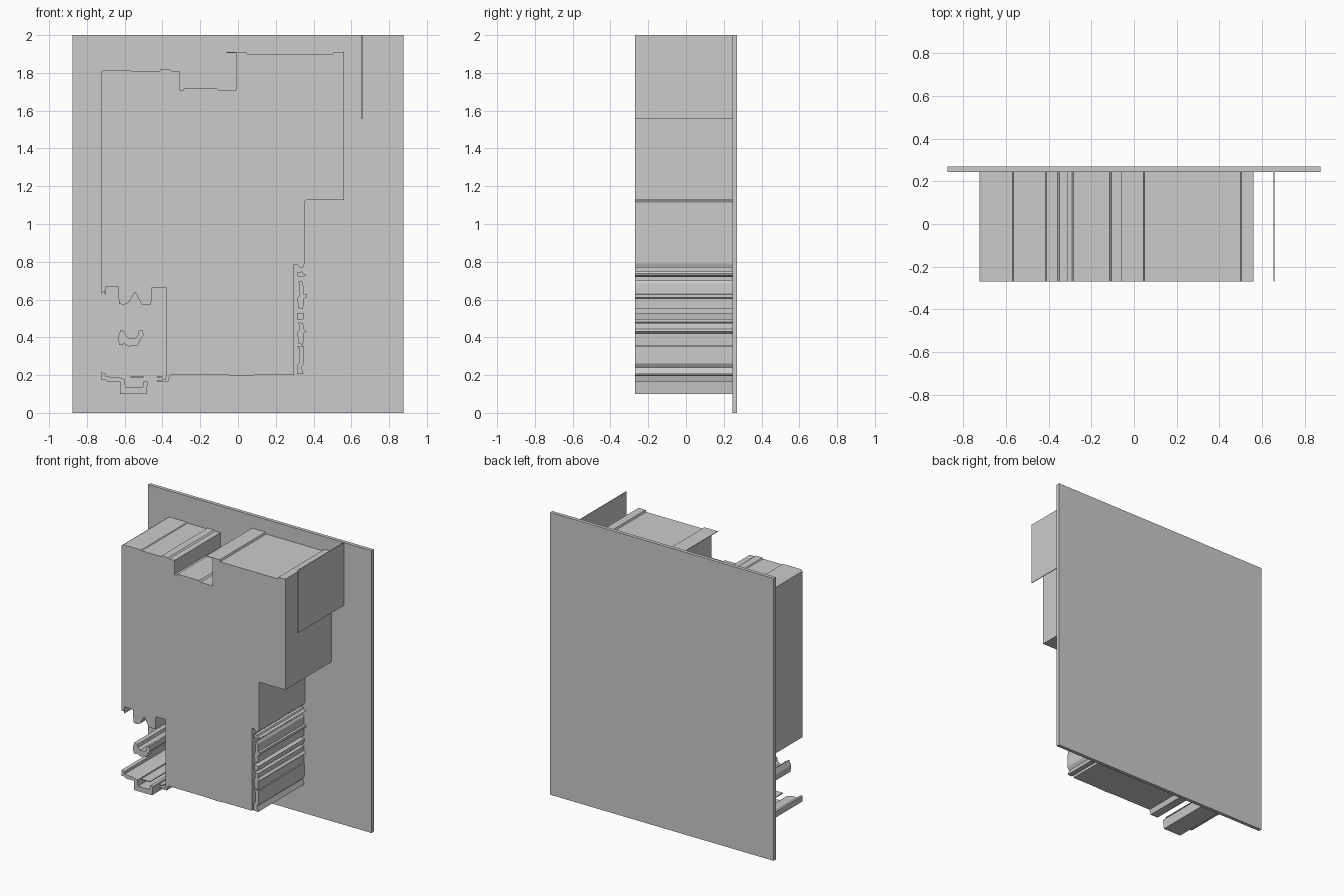
import bpy, bmesh

FRONT, BACK = -0.27, 0.245


def prism(name, outline, y0=FRONT, y1=BACK):
    """Extrude an x/z outline along y into a closed solid."""
    bm = bmesh.new()
    face = bm.faces.new([bm.verts.new((x, y0, z)) for x, z in outline])
    new = bmesh.ops.extrude_face_region(bm, geom=[face])["geom"]
    verts = [v for v in new if isinstance(v, bmesh.types.BMVert)]
    bmesh.ops.translate(bm, verts=verts, vec=(0, y1 - y0, 0))
    bmesh.ops.recalc_face_normals(bm, faces=bm.faces)
    mesh = bpy.data.meshes.new(name)
    bm.to_mesh(mesh)
    bm.free()
    obj = bpy.data.objects.new(name, mesh)
    bpy.context.collection.objects.link(obj)
    return obj


def box(name, x0, x1, z0, z1, y0=FRONT, y1=BACK):
    return prism(name, [(x0, z0), (x1, z0), (x1, z1), (x0, z1)], y0, y1)


# Backing plate
box("back_plate", -0.875, 0.875, 0, 2, BACK, 0.27)

# Main block: stepped roof, right side, base, then notched left underside
prism("main_block", [
    (-0.725, 1.805), (-0.71, 1.815), (-0.57, 1.815), (-0.565, 1.81),
    (-0.415, 1.81), (-0.41, 1.817), (-0.36, 1.817), (-0.35, 1.81),
    (-0.31, 1.81), (-0.31, 1.71), (-0.29, 1.71), (-0.285, 1.72),
    (-0.115, 1.72), (-0.105, 1.71), (-0.01, 1.71), (-0.01, 1.91),
    (0.045, 1.91), (0.05, 1.897), (0.50, 1.897), (0.505, 1.91), (0.56, 1.91),
    (0.56, 1.127), (0.36, 1.127), (0.352, 1.115), (0.352, 0.79), (0.345, 0.77),
    (0.325, 0.77), (0.315, 0.785), (0.297, 0.785), (0.297, 0.2),
    (0.10, 0.2), (0.02, 0.196), (-0.06, 0.2), (-0.36, 0.2),
    (-0.37, 0.165), (-0.43, 0.165), (-0.43, 0.173), (-0.385, 0.177),
    (-0.38, 0.2), (-0.38, 0.665), (-0.455, 0.665), (-0.46, 0.575),
    (-0.51, 0.575), (-0.545, 0.64), (-0.58, 0.582), (-0.605, 0.573),
    (-0.63, 0.578), (-0.635, 0.668), (-0.70, 0.67), (-0.703, 0.62),
    (-0.708, 0.645), (-0.725, 0.63)])

# Thin sheets: roof lip and free-standing side panel
box("roof_lip", -0.06, -0.01, 1.906, 1.91)
box("side_panel", 0.655, 0.66, 1.555, 2.0)

# Saddle-shaped rail on the left
prism("saddle_rail", [
    (-0.635, 0.405), (-0.62, 0.44), (-0.60, 0.43), (-0.595, 0.41),
    (-0.575, 0.395), (-0.545, 0.395), (-0.53, 0.41), (-0.525, 0.435),
    (-0.505, 0.44), (-0.50, 0.41), (-0.515, 0.39), (-0.53, 0.358),
    (-0.58, 0.352), (-0.605, 0.368), (-0.61, 0.358), (-0.63, 0.36)])

# Lower left rails
prism("lower_left_rail", [
    (-0.725, 0.215), (-0.725, 0.175), (-0.70, 0.175), (-0.69, 0.165),
    (-0.60, 0.165), (-0.60, 0.178), (-0.64, 0.19), (-0.70, 0.192),
    (-0.703, 0.21)])
prism("lower_channel_rail", [
    (-0.625, 0.165), (-0.625, 0.10), (-0.485, 0.10), (-0.478, 0.165),
    (-0.50, 0.165), (-0.505, 0.135), (-0.595, 0.135), (-0.60, 0.165)])
box("upper_slat_left", -0.57, -0.50, 0.188, 0.194)
box("upper_slat_right", -0.43, -0.40, 0.187, 0.194)

# Stack of small rails along the right side
prism("side_rail_1", [
    (0.315, 0.745), (0.315, 0.722), (0.345, 0.72), (0.362, 0.73),
    (0.345, 0.738), (0.34, 0.748)])
prism("side_rail_2", [
    (0.32, 0.695), (0.325, 0.675), (0.325, 0.62), (0.315, 0.61), (0.318, 0.555),
    (0.345, 0.55), (0.347, 0.605), (0.362, 0.612), (0.362, 0.628),
    (0.347, 0.63), (0.345, 0.685), (0.335, 0.7)])
prism("side_rail_3", [
    (0.312, 0.53), (0.315, 0.512), (0.312, 0.495), (0.345, 0.495),
    (0.35, 0.528)])
prism("side_rail_4", [
    (0.32, 0.48), (0.325, 0.44), (0.315, 0.43), (0.318, 0.37), (0.345, 0.358),
    (0.347, 0.42), (0.362, 0.43), (0.347, 0.445), (0.345, 0.475)])
prism("side_rail_5", [
    (0.312, 0.355), (0.325, 0.34), (0.325, 0.265), (0.312, 0.25),
    (0.312, 0.205), (0.348, 0.205), (0.335, 0.24), (0.35, 0.262),
    (0.35, 0.355)])
